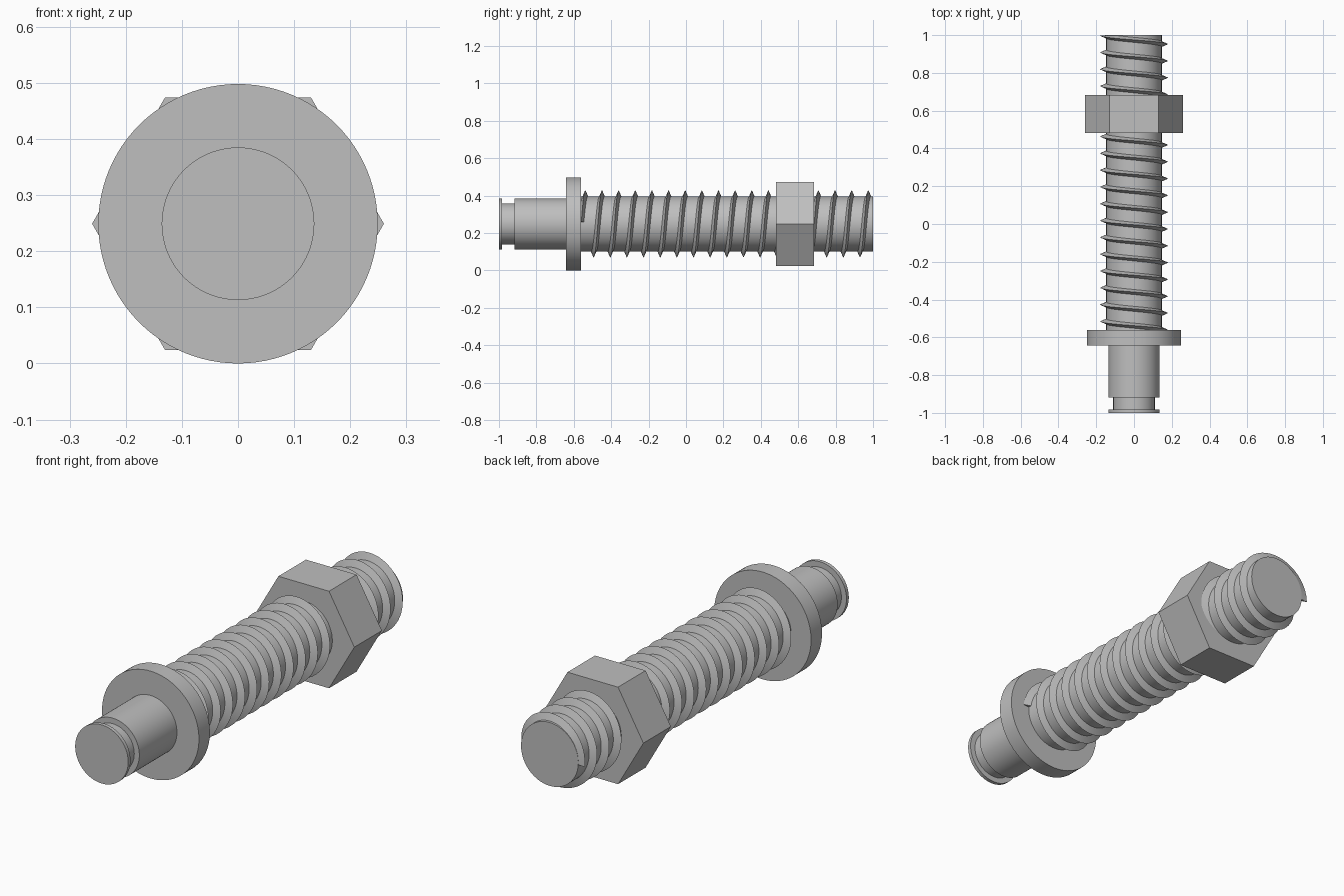
import bpy, bmesh, math

cube = bpy.data.objects.get("Cube")
if cube:
    bpy.data.objects.remove(cube, do_unlink=True)

AXIS_Z = 0.249       # height of the long axis, which runs along y
SHAFT_R = 0.147

steel = bpy.data.materials.new("steel grey")
steel.use_nodes = True
steel.diffuse_color = (0.52, 0.52, 0.52, 1)
steel.node_tree.nodes["Principled BSDF"].inputs["Base Color"].default_value = (0.52, 0.52, 0.52, 1)


def point(y, r, angle):
    return (r * math.cos(angle), y, AXIS_Z + r * math.sin(angle))


def finish(name, bm):
    bmesh.ops.recalc_face_normals(bm, faces=bm.faces)
    mesh = bpy.data.meshes.new(name)
    bm.to_mesh(mesh)
    bm.free()
    mesh.materials.append(steel)
    obj = bpy.data.objects.new(name, mesh)
    bpy.context.collection.objects.link(obj)
    bpy.ops.object.select_all(action='DESELECT')
    obj.select_set(True)
    bpy.context.view_layer.objects.active = obj
    bpy.ops.object.shade_smooth_by_angle(angle=math.radians(30))
    return obj


def lathe(name, profile, sides=96):
    """Turn a (y, radius) profile round the long axis and cap both ends."""
    bm = bmesh.new()
    rings = [[bm.verts.new(point(y, r, math.tau * i / sides)) for i in range(sides)]
             for y, r in profile]
    for a, b in zip(rings, rings[1:]):
        for i in range(sides):
            j = (i + 1) % sides
            bm.faces.new((a[i], a[j], b[j], b[i]))
    bm.faces.new(rings[0])
    bm.faces.new(rings[-1])
    return finish(name, bm)


def thread(name, start, end, pitch, end_angle, crest, half_base, steps=60):
    """Sweep a sharp V section along a helix on the shaft."""
    bm = bmesh.new()
    root = SHAFT_R - 0.006
    count = round((end - start) / pitch * steps)
    sections = []
    for i in range(count + 1):
        y = end - i * pitch / steps
        angle = end_angle - i * math.tau / steps
        sections.append([bm.verts.new(point(min(py, 1.0), r, angle)) for py, r in
                         ((y - half_base, root), (y, crest), (y + half_base, root))])
    for a, b in zip(sections, sections[1:]):
        for k in range(3):
            m = (k + 1) % 3
            bm.faces.new((a[k], a[m], b[m], b[k]))
    bm.faces.new(sections[0])
    bm.faces.new(sections[-1])
    return finish(name, bm)


# Plain journal with a retaining groove near its tip
lathe("grooved_journal", [(-1, 0.136), (-0.983, 0.136), (-0.983, 0.11),
                          (-0.918, 0.11), (-0.918, 0.136), (-0.64, 0.136)])
# Collar between journal and threaded shaft
lathe("collar", [(-0.642, 0.249), (-0.562, 0.249)])
lathe("shaft", [(-0.57, SHAFT_R), (1, SHAFT_R)])
# Right-handed helical thread
thread("screw_thread", -0.56, 0.998, 0.089, math.radians(184), 0.179, 0.016)
# Hexagonal nut
lathe("hex_nut", [(0.482, 0.26), (0.684, 0.26)], sides=6)
